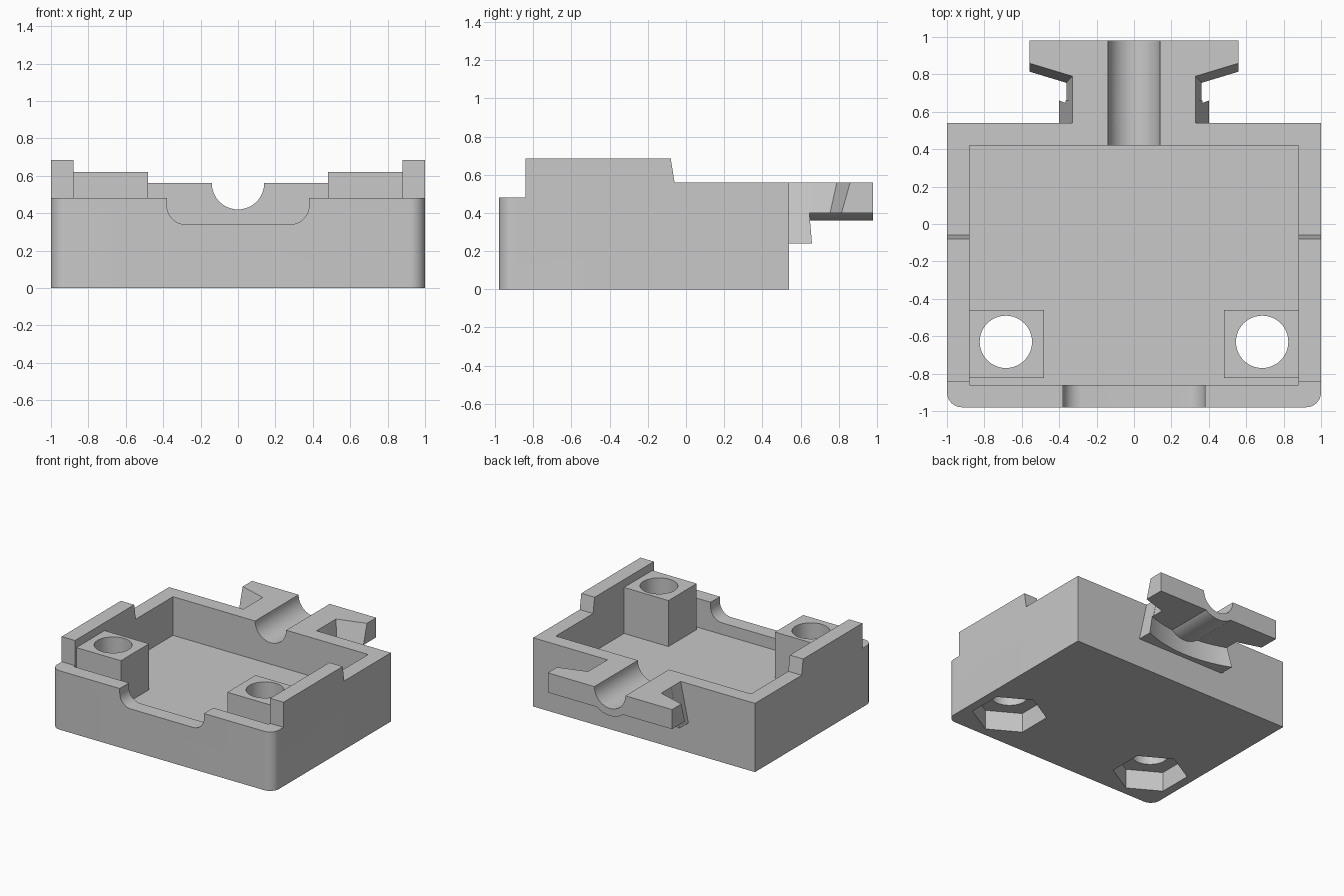
import bpy, bmesh
from math import sin, cos, pi, radians

if "Cube" in bpy.data.objects:
    bpy.data.objects.remove(bpy.data.objects["Cube"], do_unlink=True)

grey = bpy.data.materials.new("plain grey")
grey.use_nodes = True
GREY = (0.58, 0.58, 0.58, 1)
grey.diffuse_color = GREY
grey.node_tree.nodes["Principled BSDF"].inputs["Base Color"].default_value = GREY

FLOOR = 0.245     # top of the tray floor
TOP = 0.56        # rim height
POST_X, POST_Y = 0.685, -0.63


def place(axis, a, b, t):
    return {"x": (t, a, b), "y": (a, t, b), "z": (a, b, t)}[axis]


def prism(name, pts, axis, lo, hi, shift=0):
    """Extrude a profile along an axis; shift slides the far end in b."""
    bm = bmesh.new()
    near = [bm.verts.new(place(axis, a, b, lo)) for a, b in pts]
    far = [bm.verts.new(place(axis, a, b + shift, hi)) for a, b in pts]
    bm.faces.new(near)
    bm.faces.new(far)
    for i in range(len(pts)):
        j = (i + 1) % len(pts)
        bm.faces.new((near[i], near[j], far[j], far[i]))
    bmesh.ops.recalc_face_normals(bm, faces=bm.faces)
    mesh = bpy.data.meshes.new(name)
    bm.to_mesh(mesh)
    bm.free()
    mesh.materials.append(grey)
    ob = bpy.data.objects.new(name, mesh)
    bpy.context.collection.objects.link(ob)
    return ob


def rect(a0, a1, b0, b1):
    return [(a0, b0), (a1, b0), (a1, b1), (a0, b1)]


def arc(ca, cb, r, start, end, n):
    steps = [radians(start + (end - start) * i / n) for i in range(n + 1)]
    return [(ca + r * cos(t), cb + r * sin(t)) for t in steps]


def circle(ca, cb, r, n, start=0):
    return arc(ca, cb, r, start, start + 360, n)[:-1]


def combine(ob, other, operation):
    bpy.context.view_layer.objects.active = ob
    mod = ob.modifiers.new("join", "BOOLEAN")
    mod.operation = operation
    mod.solver = "EXACT"
    mod.object = other
    bpy.context.view_layer.update()
    bpy.ops.object.modifier_apply(modifier=mod.name)
    bpy.data.objects.remove(other, do_unlink=True)


def cut(ob, cutter):
    combine(ob, cutter, "DIFFERENCE")


def add(ob, part):
    combine(ob, part, "UNION")


def cut_channel(ob):
    cut(ob, prism("channel_cutter", circle(0, TOP, 0.14, 64), "y", 0.3, 1.1))


# Tray block from its side profile, with rounded front corners
side = [(-0.98, 0), (0.54, 0), (0.54, TOP), (-0.06, TOP), (-0.08, 0.685),
        (-0.842, 0.685), (-0.842, 0.48), (-0.98, 0.48)]
tray = prism("tray", side, "x", -1, 1)
bm = bmesh.new()
bm.from_mesh(tray.data)
corners = [e for e in bm.edges if all(v.co.y < -0.97 for v in e.verts)
           and abs(e.verts[0].co.z - e.verts[1].co.z) > 0.1]
bmesh.ops.bevel(bm, geom=corners, offset=0.08, segments=10, profile=0.5, affect="EDGES")
bm.to_mesh(tray.data)
bm.free()

# Hollow inside
cut(tray, prism("cavity_cutter", rect(-0.88, 0.88, -0.86, 0.42), "z", FLOOR, 1))

# Front opening with rounded lower corners
slot = (arc(-0.28, 0.44, 0.1, 180, 270, 12) + arc(0.28, 0.44, 0.1, 270, 360, 12)
        + [(0.38, 0.8), (-0.38, 0.8)])
cut(tray, prism("front_slot_cutter", slot, "y", -1.1, -0.7))

# Screw posts with through holes and hexagonal nut pockets
for s, label in ((1, "left"), (-1, "right")):
    xs = sorted((s * 0.48, s * 0.88))
    add(tray, prism(label + "_post", rect(*xs, -0.823, -0.46), "z", FLOOR - 0.02, 0.62))
    cut(tray, prism("hole_cutter", circle(s * POST_X, POST_Y, 0.14, 48), "z", -0.1, 0.8))
    cut(tray, prism("nut_cutter", circle(s * POST_X, POST_Y, 0.28, 6, 90), "z", -0.1, 0.16))
cut_channel(tray)

# Cable clip: flared head, tapered neck, deeper foot and round collar
head = [(-0.25, 0.721), (-0.56, 0.815), (-0.56, 1.1), (0.56, 1.1),
        (0.56, 0.815), (0.25, 0.721)]
clip = prism("cable_clip", head, "z", 0.4, TOP, shift=0.045)
cut(clip, prism("end_trim_cutter", rect(-1, 1, 0, 1), "y", 0.98, 1.3))
add(clip, prism("neck", [(-0.362, 0.4), (0.362, 0.4), (0.33, TOP), (-0.33, TOP)],
                "y", 0.54, 0.9))

# Foot whose rear face curves inward between its two ends
foot = prism("foot", [(-0.4, 0.24), (0.4, 0.24), (0.33, TOP), (-0.33, TOP)],
             "y", 0.54, 0.66)
cut(foot, prism("foot_curve_cutter", circle(0, 1.62, 1.04, 128), "z", 0.1, 0.4))
add(clip, foot)
add(clip, prism("collar", arc(0, TOP, 0.2, 180, 360, 32), "y", 0.54, 0.98))
cut_channel(clip)

# Smooth the curved walls, keep the hard edges
for ob in (tray, clip):
    bpy.ops.object.select_all(action="DESELECT")
    ob.select_set(True)
    bpy.context.view_layer.objects.active = ob
    bpy.ops.object.shade_smooth_by_angle(angle=radians(25))
